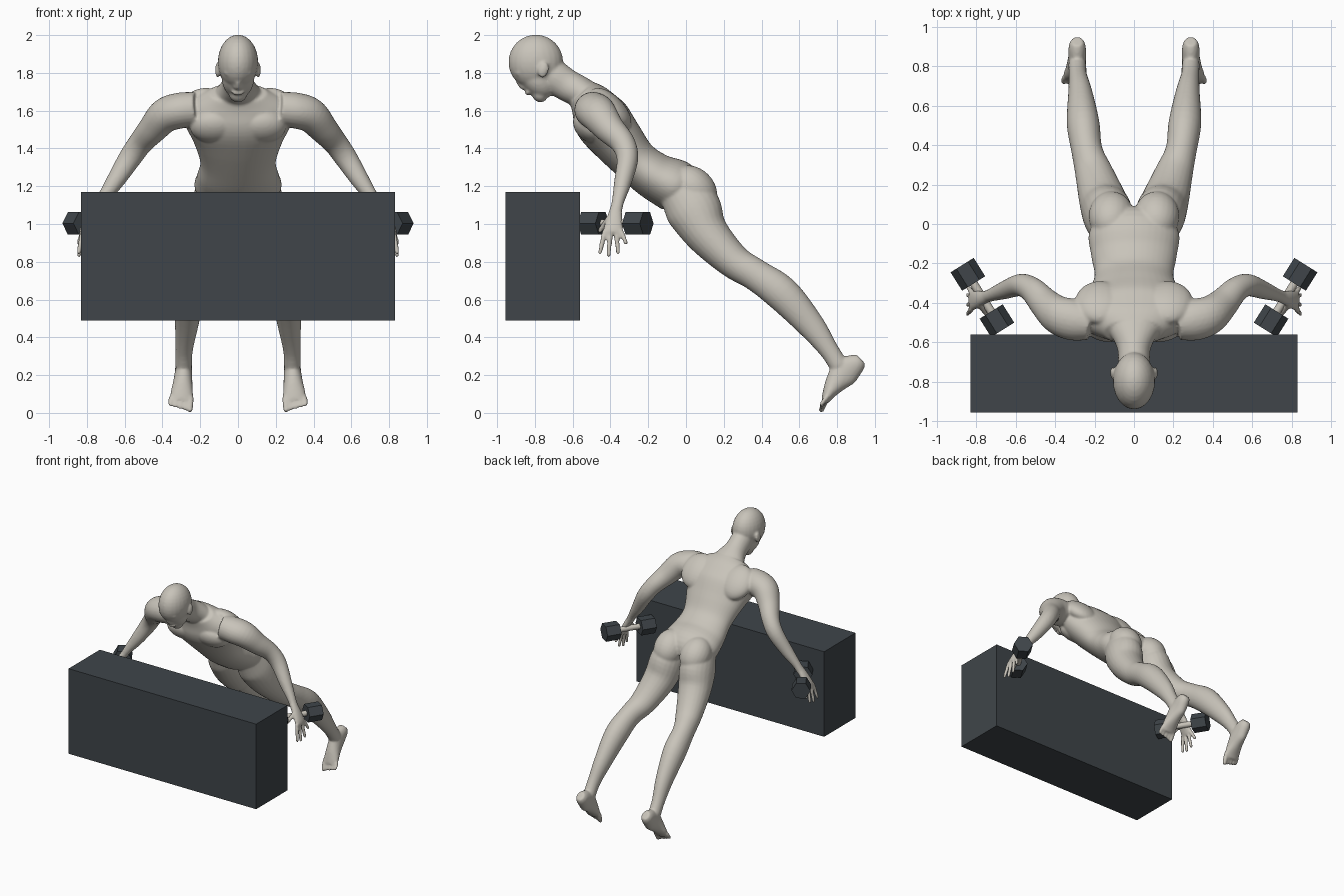
import bpy, bmesh, math
from mathutils import Vector, Matrix

cube = bpy.data.objects.get("Cube")
if cube:
    bpy.data.objects.remove(cube)


def material(name, rgb):
    m = bpy.data.materials.new(name)
    m.use_nodes = True
    m.diffuse_color = (*rgb, 1)
    m.node_tree.nodes["Principled BSDF"].inputs["Base Color"].default_value = (*rgb, 1)
    return m


skin = material("pale_skin", (0.58, 0.55, 0.49))
slate = material("dark_slate", (0.05, 0.06, 0.068))


def finish(name, bm, mats):
    mesh = bpy.data.meshes.new(name)
    bm.to_mesh(mesh)
    bm.free()
    for m in mats:
        mesh.materials.append(m)
    ob = bpy.data.objects.new(name, mesh)
    bpy.context.collection.objects.link(ob)
    return ob


def spline(rings, steps=5):
    """Catmull-Rom through rows of (x, y, z, width, depth)."""
    p = [Vector(r) for r in rings]
    p = [p[0] * 2 - p[1]] + p + [p[-1] * 2 - p[-2]]
    out = []
    for a, b, c, d in zip(p, p[1:], p[2:], p[3:]):
        for i in range(steps):
            t = i / steps
            out.append(0.5 * (2 * b + (c - a) * t + (2 * a - 5 * b + 4 * c - d) * t * t
                              + (3 * b - a - 3 * c + d) * t ** 3))
    return out + [p[-2]]


def loft(bm, rings, ref=(1, 0, 0), sides=24):
    """Elliptical tube; width runs along ref, depth across it."""
    rows = spline(rings)
    pts = [Vector(r[:3]) for r in rows]
    loops = []
    for i, r in enumerate(rows):
        t = (pts[min(i + 1, len(pts) - 1)] - pts[max(i - 1, 0)]).normalized()
        u = Vector(ref)
        u = (u - t * u.dot(t)).normalized()
        v = t.cross(u)
        loops.append([bm.verts.new(pts[i] + u * r[3] * math.cos(a) + v * r[4] * math.sin(a))
                      for a in (2 * math.pi * k / sides for k in range(sides))])
    for a, b in zip(loops, loops[1:]):
        for k in range(sides):
            n = (k + 1) % sides
            bm.faces.new((a[k], a[n], b[n], b[k]))
    bm.faces.new(loops[0][::-1])
    bm.faces.new(loops[-1])


def blob(bm, loc, radii, tilt=0):
    """Ellipsoid tipped forward by tilt degrees."""
    mat = (Matrix.Translation(loc) @ Matrix.Rotation(math.radians(tilt), 4, 'X')
           @ Matrix.Diagonal((*radii, 1)))
    bmesh.ops.create_uvsphere(bm, u_segments=24, v_segments=16, radius=1, matrix=mat)


def digit(bm, a, b, r):
    """Finger or toe with a round tip."""
    mid = [(p + q) / 2 for p, q in zip(a, b)]
    loft(bm, [(*a, r, r), (*mid, r, r), (*b, r * 0.85, r * 0.85)], (1, 0.3, 0), 12)
    blob(bm, b, (r * 0.9,) * 3)


# Limbs and paired features, built on the left and mirrored
bm = bmesh.new()
loft(bm, [(0.12, -0.05, 1.20, 0.09, 0.11), (0.13, 0.035, 1.085, 0.125, 0.148),
          (0.155, 0.11, 0.95, 0.122, 0.118), (0.20, 0.25, 0.805, 0.098, 0.092),
          (0.238, 0.37, 0.73, 0.079, 0.085), (0.258, 0.51, 0.63, 0.083, 0.093),
          (0.272, 0.66, 0.465, 0.062, 0.073), (0.285, 0.755, 0.335, 0.046, 0.052),
          (0.288, 0.81, 0.25, 0.045, 0.05)])
blob(bm, (0.115, 0.04, 1.185), (0.115, 0.11, 0.14), 45)      # glute
# foot and toes
loft(bm, [(0.288, 0.925, 0.285, 0.03, 0.035), (0.288, 0.90, 0.262, 0.043, 0.055),
          (0.288, 0.84, 0.215, 0.046, 0.077), (0.293, 0.79, 0.155, 0.052, 0.056),
          (0.298, 0.755, 0.10, 0.06, 0.034), (0.30, 0.735, 0.06, 0.058, 0.02)])
for i in range(5):
    x = 0.25 + 0.026 * i
    digit(bm, (x, 0.745, 0.085), (x + 0.004, 0.717, 0.016 + 0.007 * i), 0.017 if i == 0 else 0.013)
# arm
loft(bm, [(0.22, -0.50, 1.61, 0.09, 0.09), (0.31, -0.485, 1.60, 0.105, 0.095),
          (0.385, -0.46, 1.575, 0.098, 0.092), (0.45, -0.405, 1.505, 0.08, 0.078),
          (0.515, -0.335, 1.43, 0.065, 0.065), (0.575, -0.31, 1.345, 0.057, 0.06),
          (0.655, -0.335, 1.22, 0.046, 0.047), (0.725, -0.36, 1.12, 0.033, 0.031),
          (0.755, -0.37, 1.07, 0.032, 0.027)], (0, 1, 0))
# hand
loft(bm, [(0.745, -0.37, 1.09, 0.03, 0.026), (0.785, -0.378, 1.03, 0.042, 0.024),
          (0.815, -0.385, 0.975, 0.052, 0.021), (0.825, -0.387, 0.95, 0.048, 0.017)], (0, 1, 0))
for y, tip_y, tip_z in ((-0.43, -0.455, 0.85), (-0.40, -0.41, 0.835),
                        (-0.37, -0.36, 0.85), (-0.345, -0.318, 0.90)):
    digit(bm, (0.822, y, 0.965), (0.843, tip_y, tip_z), 0.0135)
digit(bm, (0.78, -0.41, 1.03), (0.75, -0.455, 0.965), 0.015)
# chest, shoulder blade, ear
blob(bm, (0.125, -0.51, 1.515), (0.13, 0.075, 0.10), 45)
blob(bm, (0.17, -0.40, 1.61), (0.13, 0.07, 0.14), 45)
blob(bm, (0.108, -0.755, 1.815), (0.013, 0.028, 0.042), -15)
twin = bmesh.ops.duplicate(bm, geom=bm.verts[:] + bm.edges[:] + bm.faces[:])
for v in twin["geom"]:
    if isinstance(v, bmesh.types.BMVert):
        v.co.x *= -1

# Torso and neck
loft(bm, [(0, 0.02, 1.12, 0.12, 0.09), (0, -0.04, 1.19, 0.225, 0.14),
          (0, -0.16, 1.25, 0.217, 0.127), (0, -0.265, 1.33, 0.20, 0.12),
          (0, -0.36, 1.44, 0.235, 0.138), (0, -0.445, 1.55, 0.285, 0.15),
          (0, -0.50, 1.635, 0.26, 0.12), (0, -0.55, 1.695, 0.15, 0.085)], sides=40)
loft(bm, [(0, -0.46, 1.61, 0.20, 0.10), (0, -0.55, 1.69, 0.125, 0.085),
          (0, -0.63, 1.735, 0.085, 0.085), (0, -0.70, 1.78, 0.08, 0.09),
          (0, -0.77, 1.83, 0.075, 0.08)])
# Head
blob(bm, (0, -0.795, 1.857), (0.107, 0.145, 0.145))
blob(bm, (0, -0.79, 1.772), (0.086, 0.083, 0.12), 40)
blob(bm, (0, -0.775, 1.687), (0.048, 0.04, 0.045), 40)
blob(bm, (0, -0.885, 1.80), (0.075, 0.028, 0.03), 40)
blob(bm, (0, -0.868, 1.745), (0.017, 0.026, 0.042), 35)
blob(bm, (0, -0.86, 1.725), (0.026, 0.016, 0.014), 40)
blob(bm, (0, -0.835, 1.697), (0.034, 0.018, 0.016), 40)
bmesh.ops.recalc_face_normals(bm, faces=bm.faces[:])
body = finish("body", bm, [skin, slate])

# Fuse the parts into one smooth skin
fuse = body.modifiers.new("fuse", 'REMESH')
fuse.mode = 'VOXEL'
fuse.voxel_size = 0.008
relax = body.modifiers.new("relax", 'SMOOTH')
relax.factor = 0.5
relax.iterations = 6
fused = bpy.data.meshes.new_from_object(
    body.evaluated_get(bpy.context.evaluated_depsgraph_get()))
body.modifiers.clear()
body.data = fused

# Cut the cap and shorts outlines, then colour what lies inside them
WAIST, HEM, CAP = -1.41, -0.85, 1.923
bm = bmesh.new()
bm.from_mesh(fused)
for co, no in (((0, 0, -WAIST), (0, 1, -1)), ((0, 0, -HEM), (0, 1, -1)),
               ((0, 0, CAP), (0, -0.1, 1))):
    bmesh.ops.bisect_plane(bm, geom=bm.verts[:] + bm.edges[:] + bm.faces[:],
                           plane_co=co, plane_no=no, dist=1e-5)
for f in bm.faces:
    c = f.calc_center_median()
    shorts = abs(c.x) < 0.4 and WAIST < c.y - c.z < HEM
    cap = c.z - 0.1 * c.y > CAP
    f.material_index = int(shorts or cap)
    f.smooth = True
bm.to_mesh(fused)
bm.free()
fused.materials.clear()
for m in (skin, slate):
    fused.materials.append(m)


# Dumbbells
def prism(name, loc, axis, r, length, sides, mat):
    side = Vector((0, 0, 1)).cross(axis)
    turn = Matrix((side, Vector((0, 0, 1)), axis)).transposed().to_4x4()
    bm = bmesh.new()
    bmesh.ops.create_cone(bm, cap_ends=True, segments=sides, radius1=r, radius2=r,
                          depth=length, matrix=Matrix.Translation(loc) @ turn
                          @ Matrix.Rotation(math.pi / 2, 4, 'Z'))
    bmesh.ops.recalc_face_normals(bm, faces=bm.faces[:])
    return finish(name, bm, [mat])


for s, label in ((1, "left"), (-1, "right")):
    inner = Vector((s * 0.695, -0.49, 1.003))
    outer = Vector((s * 0.842, -0.255, 1.003))
    axis = (outer - inner).normalized()
    prism(label + "_dumbbell_inner_weight", inner, axis, 0.069, 0.11, 6, slate)
    prism(label + "_dumbbell_outer_weight", outer, axis, 0.069, 0.11, 6, slate)
    bar = prism(label + "_dumbbell_handle", (inner + outer) / 2, axis, 0.021, 0.25, 20, skin)
    bpy.ops.object.select_all(action='DESELECT')
    bar.select_set(True)
    bpy.context.view_layer.objects.active = bar
    bpy.ops.object.shade_smooth_by_angle()

# Front block
bm = bmesh.new()
bmesh.ops.create_cube(bm, size=1, matrix=Matrix.Translation((0, -0.758, 0.83))
                      @ Matrix.Diagonal((1.66, 0.396, 0.68, 1)))
finish("block", bm, [slate])
